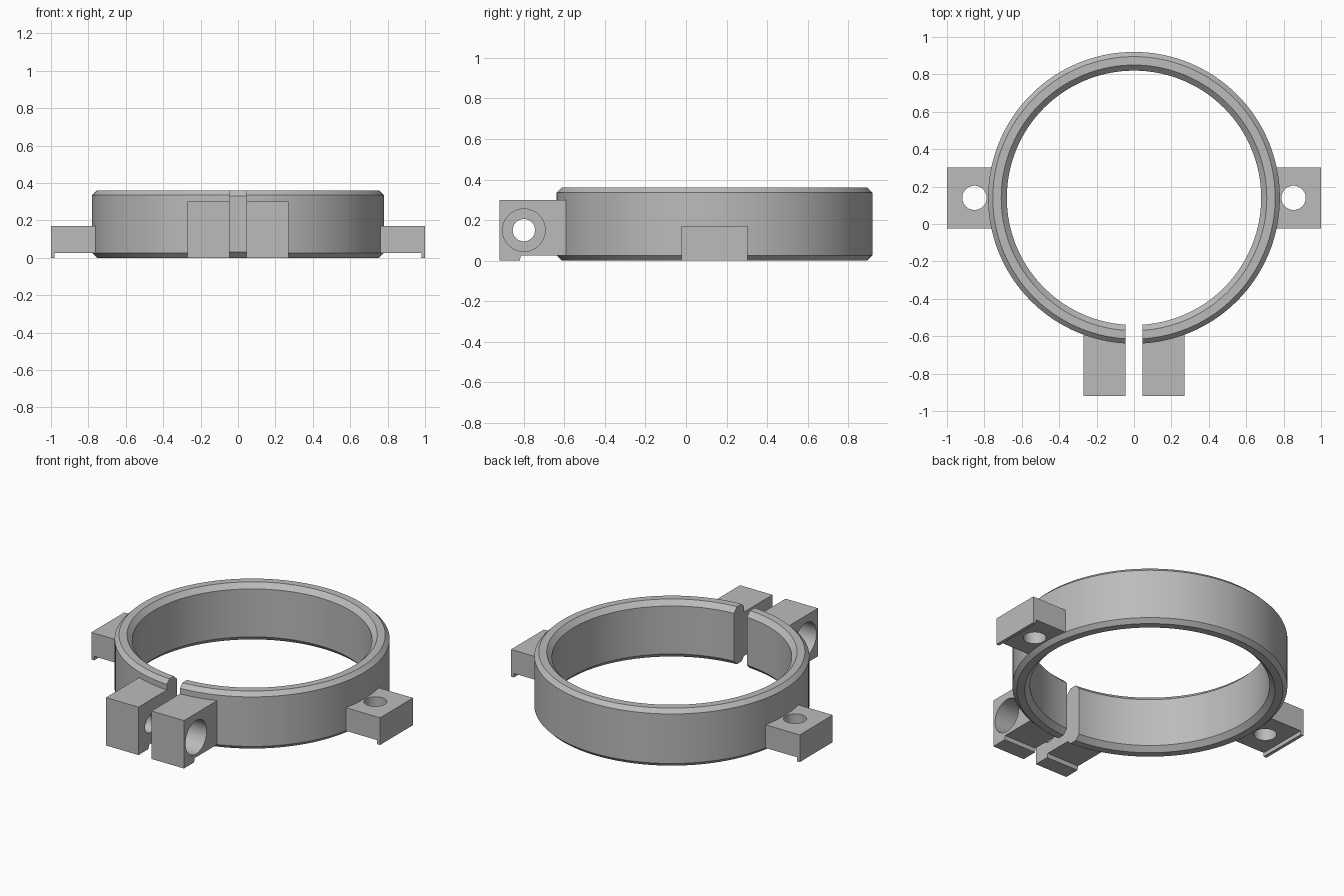
import bpy, bmesh, math
from mathutils import Matrix, Vector

cube = bpy.data.objects.get("Cube")
if cube:
    bpy.data.objects.remove(cube, do_unlink=True)

grey = bpy.data.materials.new("plain grey")
grey.use_nodes = True
colour = (0.5, 0.5, 0.5, 1)
grey.diffuse_color = colour
grey.node_tree.nodes["Principled BSDF"].inputs["Base Color"].default_value = colour

CENTRE_Y = 0.14


def finish(name, bm):
    bmesh.ops.recalc_face_normals(bm, faces=bm.faces)
    mesh = bpy.data.meshes.new(name)
    bm.to_mesh(mesh)
    bm.free()
    mesh.materials.append(grey)
    obj = bpy.data.objects.new(name, mesh)
    bpy.context.collection.objects.link(obj)
    return obj


def prism(name, points, direction):
    """Extrude a closed outline along a vector."""
    bm = bmesh.new()
    face = bm.faces.new([bm.verts.new(p) for p in points])
    new = bmesh.ops.extrude_face_region(bm, geom=[face])["geom"]
    verts = [v for v in new if isinstance(v, bmesh.types.BMVert)]
    bmesh.ops.translate(bm, verts=verts, vec=Vector(direction))
    return finish(name, bm)


def cylinder(name, centre, radius, depth, axis):
    bm = bmesh.new()
    turn = Matrix.Rotation(math.pi / 2, 4, "Y") if axis == "X" else Matrix()
    bmesh.ops.create_cone(bm, cap_ends=True, segments=48, radius1=radius,
                          radius2=radius, depth=depth,
                          matrix=Matrix.Translation(centre) @ turn)
    return finish(name, bm)


def cut(obj, cutter):
    """Subtract a cutter from a part, then remove the cutter."""
    cutter.hide_render = True
    mod = obj.modifiers.new("cut", "BOOLEAN")
    mod.operation = "DIFFERENCE"
    mod.solver = "EXACT"
    mod.object = cutter
    bpy.ops.object.select_all(action="DESELECT")
    bpy.context.view_layer.objects.active = obj
    obj.select_set(True)
    bpy.ops.object.modifier_apply(modifier=mod.name)
    bpy.data.objects.remove(cutter, do_unlink=True)


def smooth(obj):
    bpy.ops.object.select_all(action="DESELECT")
    bpy.context.view_layer.objects.active = obj
    obj.select_set(True)
    bpy.ops.object.shade_smooth_by_angle(angle=math.radians(30))


# Split ring with chamfered rims
half = [(0.68, 0.03), (0.71, 0), (0.755, 0), (0.78, 0.025)]
profile = half + [(r, 0.36 - z) for r, z in reversed(half)]
bm = bmesh.new()
verts = [bm.verts.new((r, CENTRE_Y, z)) for r, z in profile]
edges = [bm.edges.new((verts[i - 1], verts[i])) for i in range(len(verts))]
bmesh.ops.spin(bm, geom=verts + edges, cent=(0, CENTRE_Y, 0), axis=(0, 0, 1),
               angle=math.tau, steps=128, use_merge=True)
bmesh.ops.remove_doubles(bm, verts=bm.verts, dist=0.0001)
ring = finish("clamp_ring", bm)
gap = prism("gap_cutter", [(-0.045, -0.8, -0.1), (0.045, -0.8, -0.1),
                           (0.045, -0.8, 0.5), (-0.045, -0.8, 0.5)], (0, 0.5, 0))
cut(ring, gap)
smooth(ring)

for side, label in ((1, "left"), (-1, "right")):
    # Side mounting tab with a thin lip under its outer edge
    outline = [(0.74, 0.025), (0.98, 0.025), (0.98, 0), (1, 0), (1, 0.17), (0.74, 0.17)]
    tab = prism(label + "_mounting_tab",
                [(side * x, CENTRE_Y - 0.163, z) for x, z in outline], (0, 0.326, 0))
    cut(tab, cylinder("tab_hole", (side * 0.853, CENTRE_Y, 0.1), 0.065, 0.4, "Z"))
    smooth(tab)

    # Clamp ear with a front foot, bolt hole and counterbore
    outline = [(-0.58, 0.025), (-0.815, 0.025), (-0.82, 0), (-0.92, 0),
               (-0.92, 0.3), (-0.58, 0.3)]
    ear = prism(label + "_clamp_ear",
                [(side * 0.045, y, z) for y, z in outline], (side * 0.225, 0, 0))
    cut(ear, cylinder("bolt_hole", (side * 0.15, -0.8, 0.15), 0.055, 0.5, "X"))
    cut(ear, cylinder("counterbore", (side * 0.21, -0.8, 0.15), 0.105, 0.2, "X"))
    smooth(ear)
